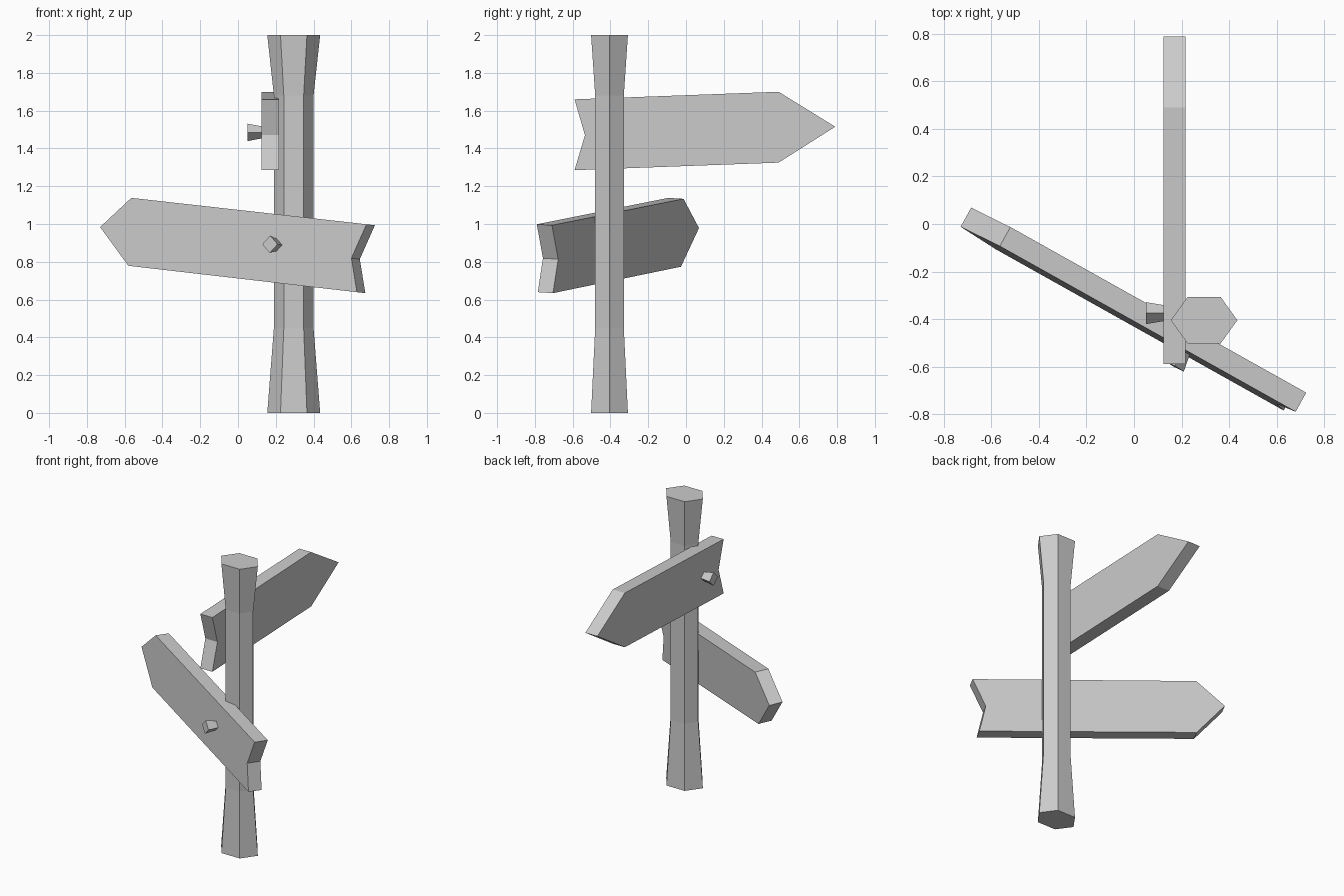
import bpy
import math
from mathutils import Vector, Matrix

cube = bpy.data.objects.get("Cube")
if cube:
    bpy.data.objects.remove(cube, do_unlink=True)

grey = bpy.data.materials.new("plain grey")
grey.use_nodes = True
COLOUR = (0.6, 0.6, 0.6, 1)
grey.diffuse_color = COLOUR
grey.node_tree.nodes["Principled BSDF"].inputs["Base Color"].default_value = COLOUR


def loft(name, rings, frame):
    """Join matching rings of points into a capped, flat shaded solid."""
    n = len(rings[0])
    verts = [frame @ Vector(p) for ring in rings for p in ring]
    faces = [list(range(n))[::-1], [len(verts) - n + i for i in range(n)]]
    for k in range(len(rings) - 1):
        for i in range(n):
            j = (i + 1) % n
            faces.append([k * n + i, k * n + j, (k + 1) * n + j, (k + 1) * n + i])
    mesh = bpy.data.meshes.new(name)
    mesh.from_pydata(verts, [], faces)
    mesh.materials.append(grey)
    obj = bpy.data.objects.new(name, mesh)
    bpy.context.collection.objects.link(obj)
    return obj


def ring(sides, rx, ry, z, centre=(0, 0)):
    angles = [math.tau * i / sides for i in range(sides)]
    return [(centre[0] + rx * math.cos(a), centre[1] + ry * math.sin(a), z)
            for a in angles]


def board_frame(normal, origin):
    """Local x runs along the board, y up it and z out of its face."""
    n = Vector(normal).normalized()
    u = Vector((0, 0, 1)).cross(n).normalized()
    rot = Matrix((u, n.cross(u), n)).transposed().to_4x4()
    return Matrix.Translation(origin) @ rot


def sign(name, outline, frame, nail, thickness=0.092):
    # Arrow board, outline given anticlockwise
    loft(name, [[(u, v, z) for u, v in outline] for z in (-thickness, 0)], frame)
    # Four sided nail that widens towards its head
    loft(name + "_nail", [ring(4, 0.032, 0.03, -0.01, nail),
                          ring(4, 0.046, 0.046, 0.074, nail)], frame)


# Six sided post, flared at both ends
post_rings = [(0.14, 0.1125, 0), (0.105, 0.0875, 0.45),
              (0.105, 0.0875, 1.68), (0.14, 0.1125, 2)]
loft("post", [ring(6, *r) for r in post_rings],
     Matrix.Translation((0.295, -0.405, 0)))

# Upper board, pointing to the back
sign("upper_sign",
     [(-0.79, 1.515), (-0.49, 1.325), (0.59, 1.285),
      (0.535, 1.47), (0.59, 1.66), (-0.49, 1.70)],
     board_frame((-1, 0, 0), (0.125, 0, 0)), (0.375, 1.485))

# Lower board, leaning back a little and pointing to the side
sign("lower_sign",
     [(-0.864, 0.985), (-0.687, 0.78), (0.70, 0.64),
      (0.661, 0.82), (0.747, 1.0), (-0.68, 1.14)],
     board_frame((-0.483, -0.874, 0.055), (0, -0.477, 0)), (0.207, 0.89))
